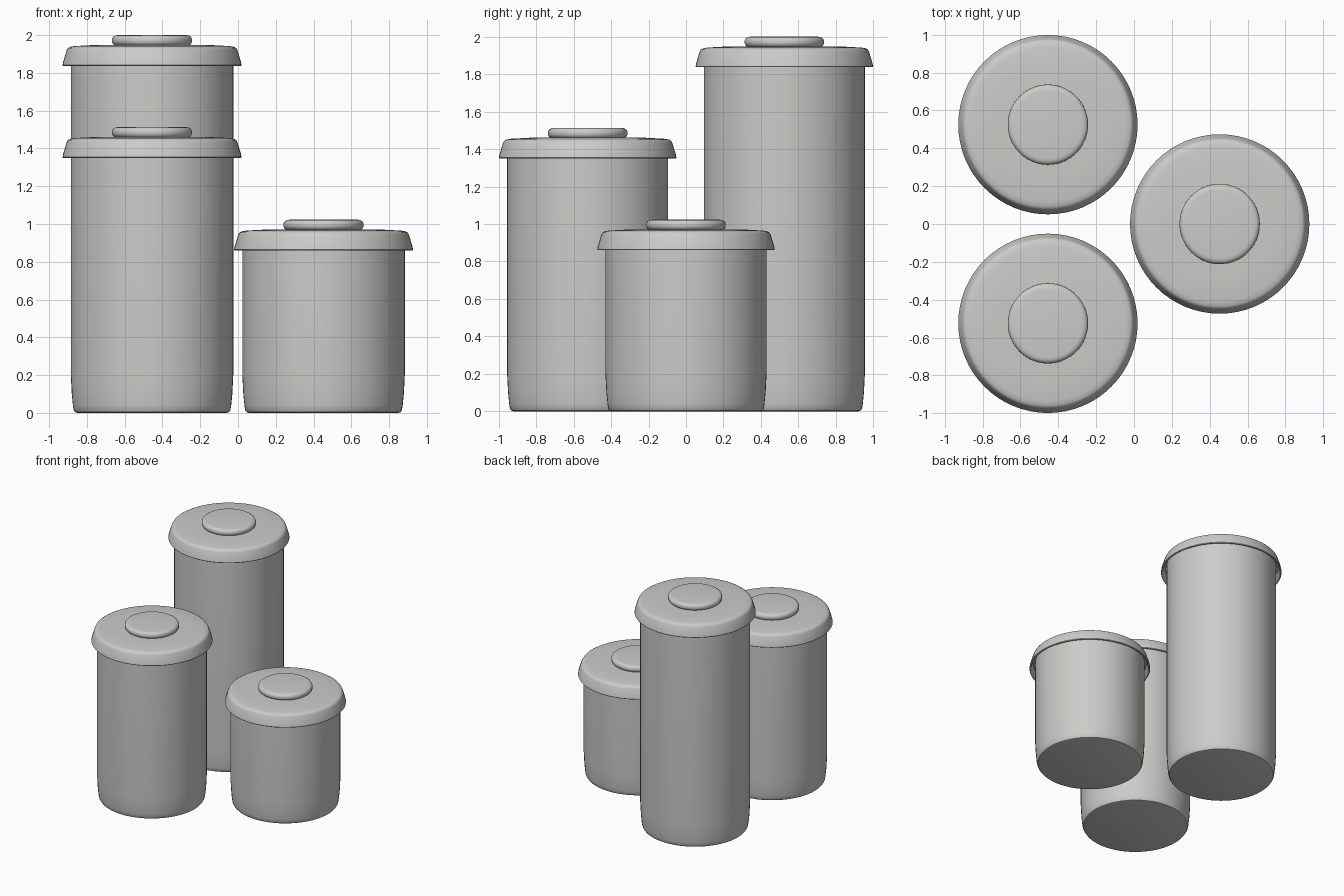
import bpy, bmesh
from math import radians
from mathutils import Matrix, Vector

cube = bpy.data.objects.get("Cube")
if cube:
    bpy.data.objects.remove(cube, do_unlink=True)

SEGMENTS = 64

ceramic = bpy.data.materials.new("warm grey ceramic")
ceramic.use_nodes = True
colour = (0.6, 0.6, 0.58, 1)
ceramic.diffuse_color = colour
ceramic.node_tree.nodes["Principled BSDF"].inputs["Base Color"].default_value = colour


def lathe(name, profile, location):
    """Spin a (radius, height) profile that starts and ends on the axis."""
    bm = bmesh.new()
    verts = [bm.verts.new((r, 0, z)) for r, z in profile]
    edges = [bm.edges.new(pair) for pair in zip(verts, verts[1:])]
    bmesh.ops.spin(bm, geom=verts + edges, cent=(0, 0, 0), axis=(0, 0, 1),
                   angle=radians(360), steps=SEGMENTS)
    bmesh.ops.remove_doubles(bm, verts=bm.verts, dist=0.0005)
    bmesh.ops.recalc_face_normals(bm, faces=bm.faces)
    mesh = bpy.data.meshes.new(name)
    bm.to_mesh(mesh)
    bm.free()
    mesh.materials.append(ceramic)
    obj = bpy.data.objects.new(name, mesh)
    obj.location = location
    bpy.context.collection.objects.link(obj)
    bpy.ops.object.select_all(action="DESELECT")
    obj.select_set(True)
    bpy.context.view_layer.objects.active = obj
    bpy.ops.object.shade_smooth_by_angle(angle=radians(40))


def canister(size, x, y, rim):
    # Straight jar with a slightly tapered, rounded foot
    lathe(size + "_jar", [(0, 0), (0.395, 0), (0.408, 0.004), (0.415, 0.015),
                          (0.419, 0.04), (0.425, 0.1), (0.43, 0.2),
                          (0.43, rim + 0.06), (0, rim + 0.06)], (x, y, 0))
    # Flared lid, hollow under its rim
    lathe(size + "_lid", [(0, 0.05), (0.445, 0.05), (0.458, 0.003), (0.462, 0),
                          (0.471, 0), (0.474, 0.004), (0.471, 0.02),
                          (0.452, 0.083), (0.446, 0.094), (0.434, 0.101),
                          (0.41, 0.105), (0.3, 0.111), (0, 0.111)], (x, y, rim))
    # Round flat knob
    lathe(size + "_knob", [(0, 0.108), (0.195, 0.108), (0.206, 0.115),
                           (0.212, 0.127), (0.212, 0.142), (0.206, 0.154),
                           (0.195, 0.161), (0.18, 0.163), (0, 0.163)], (x, y, rim))


canister("tall", -0.455, 0.525, 1.837)
canister("medium", -0.455, -0.525, 1.35)
canister("short", 0.453, 0, 0.86)
